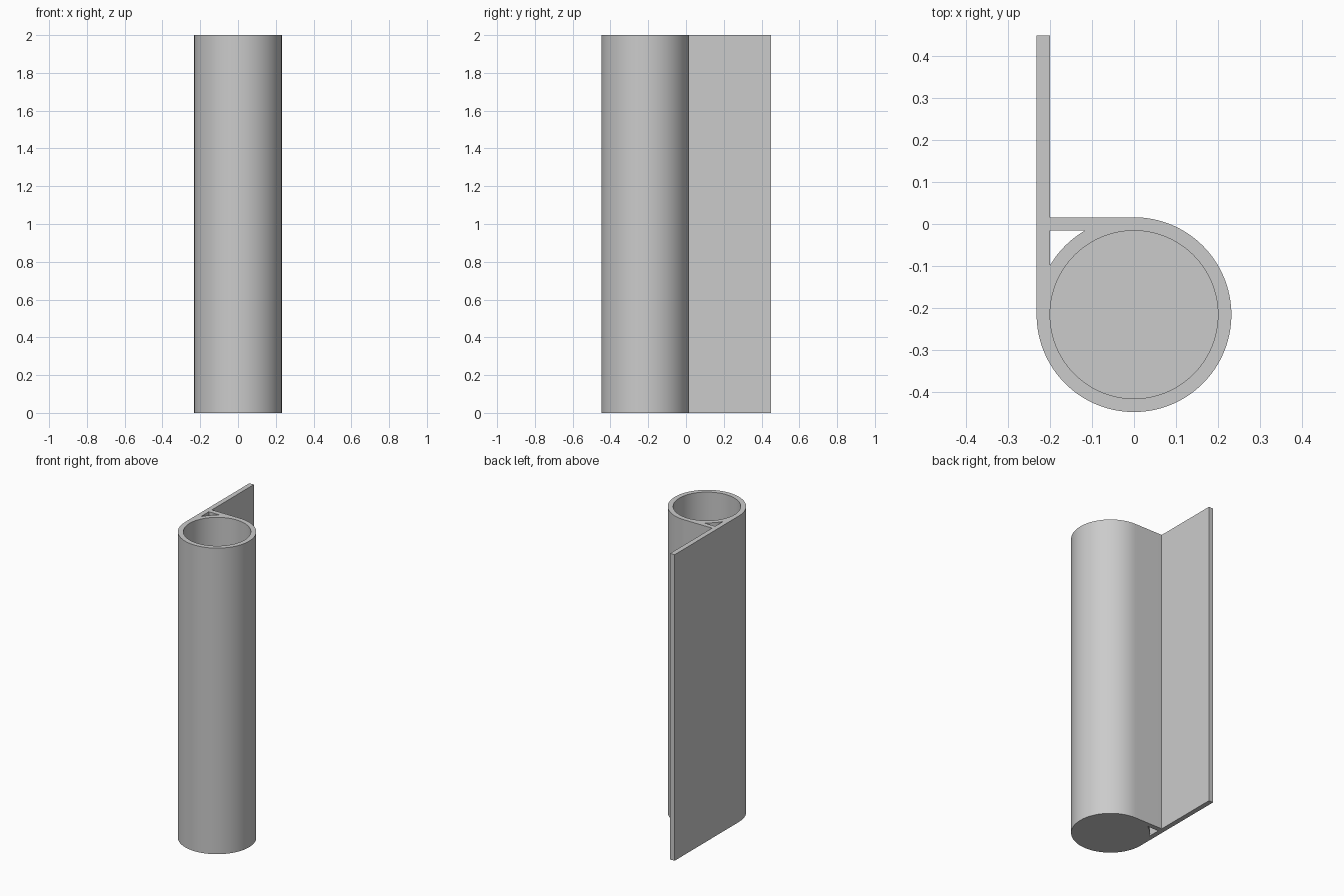
import bpy, bmesh, math

cube = bpy.data.objects.get("Cube")
if cube:
    bpy.data.objects.remove(cube, do_unlink=True)

HEIGHT, FLOOR = 2.0, 0.03
OUTER, INNER = 0.232, 0.2
CY = -0.216                 # tube axis in y
BACK = 0.449                # far edge of the mounting plate

grey = bpy.data.materials.new("plain grey")
grey.use_nodes = True
grey.diffuse_color = (0.6, 0.6, 0.6, 1)
grey.node_tree.nodes["Principled BSDF"].inputs["Base Color"].default_value = (0.6, 0.6, 0.6, 1)


def arc(radius, start, end, steps):
    angles = [math.radians(start + (end - start) * i / steps) for i in range(steps + 1)]
    return [(radius * math.cos(a), CY + radius * math.sin(a)) for a in angles]


# Outline: round tube wall running tangentially into the plate and the web
outline = arc(OUTER, -180, 90, 96) + [(-INNER, CY + OUTER), (-INNER, BACK), (-OUTER, BACK)]
bore = arc(INNER, 0, 360, 128)[:-1]
# Small open corner between the tube, web and plate
corner = math.degrees(math.acos(INNER / OUTER))
gap = arc(OUTER, 90 + corner, 180 - corner, 12) + [(-INNER, CY + INNER)]

bm = bmesh.new()


def wall(points, z0, z1):
    """Vertical wall along a closed profile; returns its bottom and top edges."""
    rings = [[bm.verts.new((x, y, z)) for x, y in points] for z in (z0, z1)]
    n = len(points)
    for i in range(n):
        j = (i + 1) % n
        bm.faces.new((rings[0][i], rings[0][j], rings[1][j], rings[1][i]))
    return [[bm.edges.get((r[i], r[(i + 1) % n])) for i in range(n)] for r in rings]


def cap(edges, up):
    bmesh.ops.triangle_fill(bm, use_beauty=True, use_dissolve=False,
                            edges=edges, normal=(0, 0, up))


outer_low, outer_high = wall(outline, 0, HEIGHT)
gap_low, gap_high = wall(gap, 0, HEIGHT)
bore_low, bore_high = wall(bore, FLOOR, HEIGHT)
cap(outer_high + gap_high + bore_high, 1)   # rim
cap(outer_low + gap_low, -1)                # underside
cap(bore_low, 1)                            # tube floor
bmesh.ops.recalc_face_normals(bm, faces=bm.faces[:])

mesh = bpy.data.meshes.new("tube_holder")
bm.to_mesh(mesh)
bm.free()
mesh.materials.append(grey)
holder = bpy.data.objects.new("tube_holder", mesh)
bpy.context.collection.objects.link(holder)

bpy.ops.object.select_all(action="DESELECT")
holder.select_set(True)
bpy.context.view_layer.objects.active = holder
bpy.ops.object.shade_smooth_by_angle(angle=math.radians(30))
